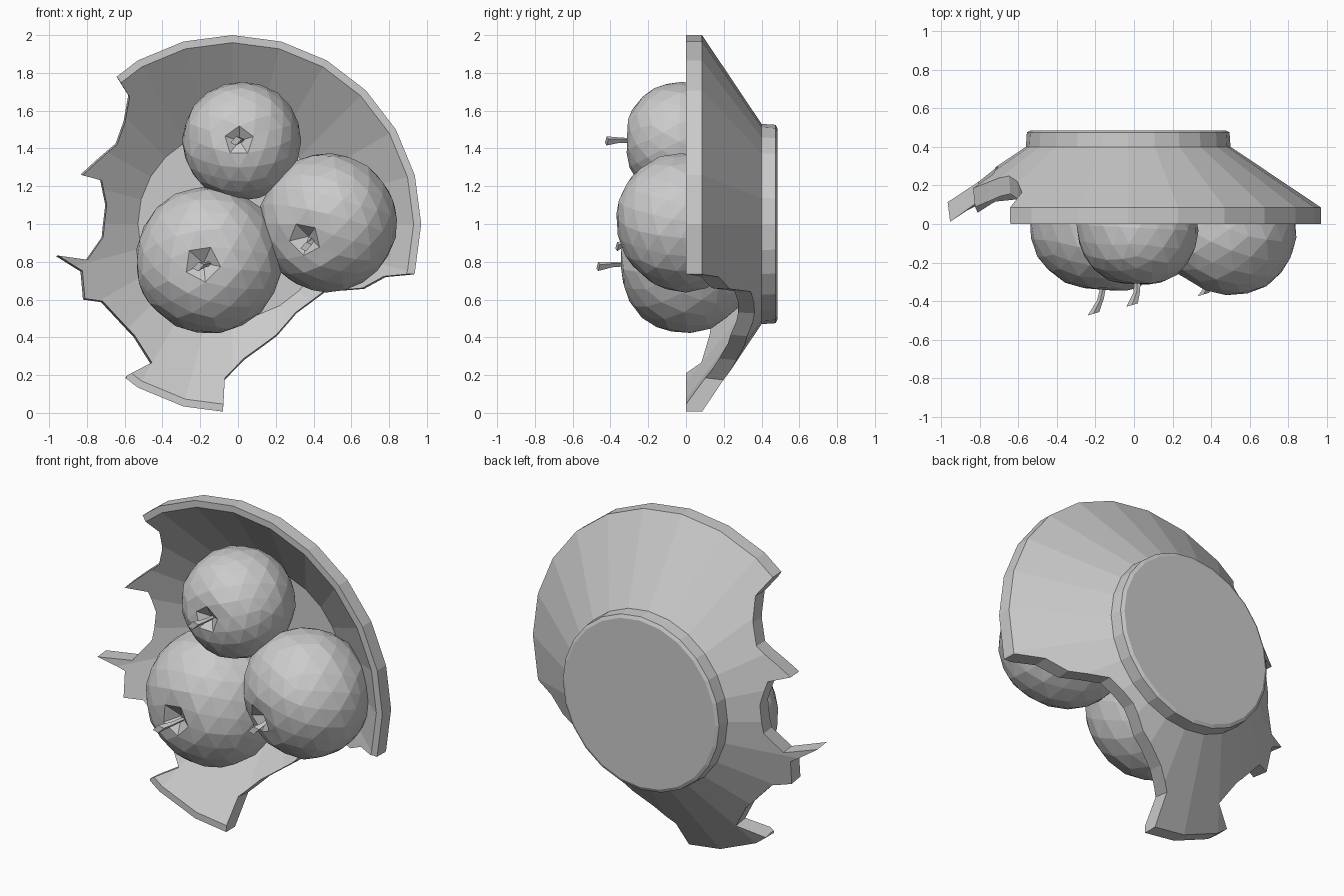
import bpy, bmesh, math, random
from mathutils import Vector

if "Cube" in bpy.data.objects:
    bpy.data.objects.remove(bpy.data.objects["Cube"])

random.seed(4)
CX, CZ = -0.03, 1.0      # bowl axis, running along y
SIDES = 24


def make_object(name, bm):
    bmesh.ops.recalc_face_normals(bm, faces=bm.faces)
    mesh = bpy.data.meshes.new(name)
    bm.to_mesh(mesh)
    bm.free()
    ob = bpy.data.objects.new(name, mesh)
    bpy.context.collection.objects.link(ob)
    return ob


def loft(bm, rings):
    """Join vertex rings with quads and cap both ends."""
    rings = [[bm.verts.new(p) for p in ring] for ring in rings]
    n = len(rings[0])
    for a, b in zip(rings, rings[1:]):
        for i in range(n):
            j = (i + 1) % n
            bm.faces.new((a[i], a[j], b[j], b[i]))
    bm.faces.new(rings[0])
    bm.faces.new(rings[-1])


# Bowl: lathed profile (radius, y) from the foot round the rim to the inner floor
profile = [(0.505, 0.485), (0.525, 0.475), (0.53, 0.40), (1.0, 0.085),
           (1.0, 0.0), (0.96, 0.0), (0.50, 0.335)]
bm = bmesh.new()
loft(bm, [[(CX + r * math.sin(2 * math.pi * i / SIDES), y,
            CZ + r * math.cos(2 * math.pi * i / SIDES)) for i in range(SIDES)]
          for r, y in profile])
bowl = make_object("broken_bowl", bm)

# Cutter: jagged outline of what survives, widening toward the back
outline = [(-0.65, 1.79), (-0.58, 1.68), (-0.60, 1.54), (-0.64, 1.42),
           (-0.75, 1.33), (-0.83, 1.26), (-0.72, 1.23), (-0.69, 1.10),
           (-0.71, 0.93), (-0.80, 0.81), (-0.97, 0.83), (-0.83, 0.75),
           (-0.82, 0.60), (-0.72, 0.59), (-0.55, 0.41), (-0.46, 0.26),
           (-0.60, 0.18), (-0.75, -0.3), (-0.09, -0.3), (-0.08, 0.0),
           (-0.07, 0.18), (0.03, 0.29), (0.20, 0.42), (0.30, 0.54),
           (0.45, 0.65), (0.66, 0.66), (0.78, 0.72), (0.93, 0.73),
           (1.4, 0.70), (1.4, 2.4), (-0.95, 2.4)]
bm = bmesh.new()
loft(bm, [[(CX + (x - CX) * k, y, CZ + (z - CZ) * k) for x, z in outline]
          for y, k in ((-0.15, 0.96), (0.6, 1.06))])
cutter = make_object("break_cutter", bm)
cutter.hide_render = True

mod = bowl.modifiers.new("break", 'BOOLEAN')
mod.operation = 'INTERSECT'
mod.solver = 'EXACT'
mod.object = cutter
bpy.context.view_layer.update()
result = bpy.data.meshes.new_from_object(
    bowl.evaluated_get(bpy.context.evaluated_depsgraph_get()))
bowl.modifiers.clear()
bowl.data = result
bpy.data.objects.remove(cutter)


def fruit(name, centre, width, height, axis, spin):
    """Low-poly apple: flattened ball with a dimple at the stem end."""
    axis = Vector(axis).normalized()
    rot = axis.to_track_quat('Z', 'Y')
    bm = bmesh.new()
    bmesh.ops.create_icosphere(bm, subdivisions=3, radius=1)
    for v in bm.verts:
        p = v.co.copy()
        rad = math.hypot(p.x, p.y)
        p.z = math.copysign(abs(p.z) ** 0.92, p.z)
        if p.z > 0:
            p.z -= 0.22 * max(0.0, 1 - rad / 0.3)
        else:
            p.x *= 1 + 0.05 * p.z
            p.y *= 1 + 0.05 * p.z
        wob = 1 + random.uniform(-0.012, 0.012)
        q = Vector((p.x * width, p.y * width, p.z * height)) * wob
        c, s = math.cos(spin), math.sin(spin)
        v.co = Vector(centre) + rot @ Vector((q.x * c - q.y * s, q.x * s + q.y * c, q.z))
    make_object(name, bm)


def stem(name, start, end):
    """Four-sided stalk, bent in the middle and flaring at the tip."""
    a, b = Vector(start), Vector(end)
    mid = a.lerp(b, 0.6) + Vector((0.012, 0, 0.004))
    rings = []
    for p, w in ((a, 0.014), (mid, 0.018), (b, 0.030)):
        rings.append([p + Vector((dx * w, dx * 0.3 * w, dz * w * 0.8))
                      for dx, dz in ((1, 0.4), (0, 1), (-1, -0.4), (0, -1))])
    bm = bmesh.new()
    loft(bm, rings)
    make_object(name, bm)


# Fruit: name, centre, width and height radii, stem axis, spin
for name, centre, w, h, axis, spin in (
        ("upper_apple", (0.02, -0.02, 1.44), 0.315, 0.31, (-0.05, -1, 0), 0.3),
        ("lower_left_apple", (-0.155, 0.0, 0.81), 0.39, 0.36, (-0.1, -1, -0.06), 1.1),
        ("right_apple", (0.48, -0.015, 1.01), 0.368, 0.345, (-0.45, -1, -0.32), 2.0)):
    fruit(name, centre, w, h, axis, spin)

stem("upper_stem", (0.02, -0.25, 1.44), (-0.01, -0.42, 1.44))
stem("lower_left_stem", (-0.15, -0.28, 0.79), (-0.21, -0.465, 0.775))
stem("right_stem", (0.39, -0.25, 0.92), (0.36, -0.365, 0.88))
